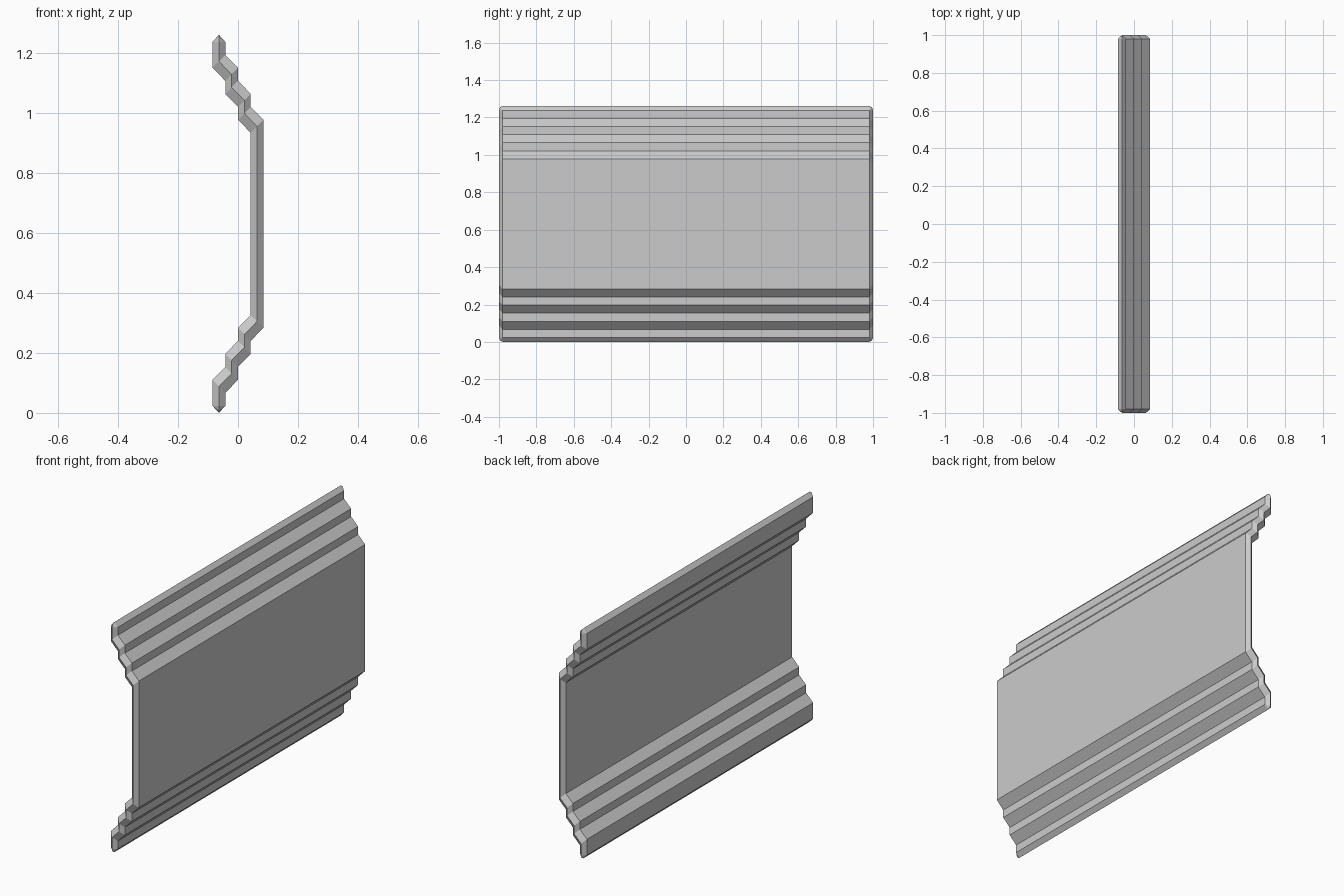
import bpy, bmesh
from mathutils import Vector

if "Cube" in bpy.data.objects:
    bpy.data.objects.remove(bpy.data.objects["Cube"])

UX, UZ = 0.0425, 0.0434      # step size of the zigzag
MID, PEAK = 0.631, 0.631     # centre height and half height
YS, YE, R = 0.98, 1.0, 0.0225

# zigzag profile in steps: (back x, back z, front x, front z), top to middle
upper = [(-2, 14, -1, 14), (-2, 12, -1, 13), (-1, 11, 0, 12), (-1, 10, 0, 11),
         (0, 9, 1, 10), (0, 8, 1, 9), (1, 7, 2, 8)]
rows = upper + [(a, -b, c, -d) for a, b, c, d in reversed(upper)]
n = len(rows)

bm = bmesh.new()


def vert(x, y, z):
    return bm.verts.new(Vector((x, y, z + MID)))


# both flat skins of the panel
skins = []
for k in (0, 2):
    skin = {(i, s): vert(r[k] * UX, s * YS, r[k + 1] * UZ)
            for i, r in enumerate(rows) for s in (1, -1)}
    for i in range(n - 1):
        bm.faces.new([skin[i, 1], skin[i + 1, 1], skin[i + 1, -1], skin[i, -1]])
    skins.append(skin)

# pointed ridge around the rim, with small rounded corners
rim = []
loop = [(i, 1) for i in range(n)] + [(i, -1) for i in reversed(range(n))]
for i, s in loop:
    a, b, c, d = rows[i]
    x, z = (a + c) / 2 * UX, (b + d) / 2 * UZ
    pts = [(YE, z)]
    if i in (0, n - 1):
        up = 1 if i == 0 else -1
        pts = [(YS, up * PEAK), (YS + 0.7 * (YE - YS), z + up * 0.7 * R), (YE, z)]
        if (i == 0) != (s == 1):
            pts.reverse()
    rim += [((i, s), vert(x, s * y, zz)) for y, zz in pts]

# bevelled faces from each skin to the ridge
for j, (k1, v1) in enumerate(rim):
    k0, v0 = rim[j - 1]
    for skin in skins:
        face = [skin[k0], v0, v1]
        if k0 != k1:
            face.append(skin[k1])
        bm.faces.new(face)

bmesh.ops.recalc_face_normals(bm, faces=bm.faces)
mesh = bpy.data.meshes.new("stepped_panel")
bm.to_mesh(mesh)
bm.free()
bpy.context.collection.objects.link(bpy.data.objects.new("stepped_panel", mesh))
